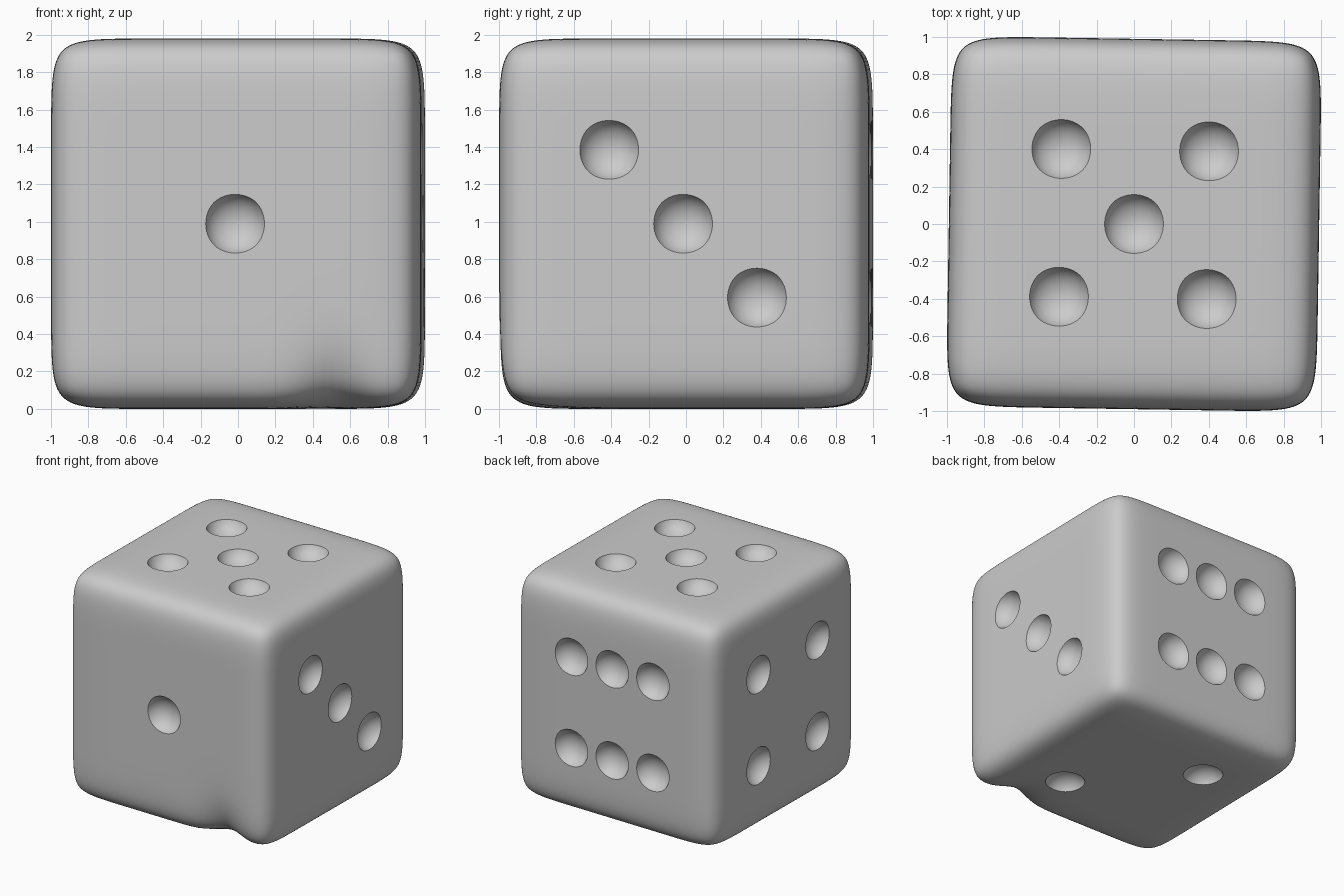
import bpy, bmesh, math
from mathutils import Vector, Matrix

if "Cube" in bpy.data.objects:
    bpy.data.objects.remove(bpy.data.objects["Cube"])

H = 0.99        # half size of the cube
LOOP = 0.62     # support loop position (fraction of half size)
S = 0.395       # pip spacing
PIP_R, PIP_D = 0.155, 0.10


def make_object(name, bm):
    me = bpy.data.meshes.new(name)
    bm.to_mesh(me)
    bm.free()
    ob = bpy.data.objects.new(name, me)
    bpy.context.collection.objects.link(ob)
    return ob


def apply_all(ob):
    bpy.context.view_layer.objects.active = ob
    for m in list(ob.modifiers):
        bpy.ops.object.modifier_apply(modifier=m.name)


def subdivide(ob, levels):
    m = ob.modifiers.new("subsurf", 'SUBSURF')
    m.levels = m.render_levels = levels
    apply_all(ob)


# Soft cube: 3 x 3 faces per side, loops pulled outward, then smoothed
bm = bmesh.new()
bmesh.ops.create_cube(bm, size=2)
bmesh.ops.subdivide_edges(bm, edges=bm.edges[:], cuts=2, use_grid_fill=True)
for v in bm.verts:
    v.co = Vector([H * math.copysign(1 if abs(c) > 0.9 else LOOP, c) for c in v.co])
die = make_object("dice_body", bm)
subdivide(die, 4)

# Shallow dent in the lower front edge
for v in die.data.vertices:
    x, y, z = v.co
    d2 = (y + H) ** 2 + (z + H) ** 2
    w = 0.085 * math.exp(-((x - 0.54) / 0.19) ** 2) * math.exp(-d2 / 0.3 ** 2)
    v.co += Vector((0, 0.7, 0.7)) * w

# Pips: (outward normal, u axis, v axis, positions in units of S)
X, Y, Z = Vector((1, 0, 0)), Vector((0, 1, 0)), Vector((0, 0, 1))
corners = [(-1, -1), (1, -1), (-1, 1), (1, 1)]
faces = [
    (-Y, X, Z, [(0, 0)]),
    (-Z, X, Y, [(1, -1), (-1, 1)]),
    (X, Y, Z, [(-1, 1), (0, 0), (1, -1)]),
    (-X, Y, Z, corners),
    (Z, X, Y, corners + [(0, 0)]),
    (Y, X, Z, corners + [(0, -1), (0, 1)]),
]
R = (PIP_R ** 2 + PIP_D ** 2) / (2 * PIP_D)
bm = bmesh.new()
for n, u, v, spots in faces:
    for a, b in spots:
        pos = n * (H + R - PIP_D) + u * a * S + v * b * S
        bmesh.ops.create_cube(bm, size=2 * R / 0.84, matrix=Matrix.Translation(pos))
cutter = make_object("pip_cutter", bm)
cutter.hide_render = True
subdivide(cutter, 4)

# Carve the pips
m = die.modifiers.new("pips", 'BOOLEAN')
m.operation = 'DIFFERENCE'
m.solver = 'EXACT'
m.object = cutter
apply_all(die)
bpy.data.objects.remove(cutter)

# Slight turn, stand on the ground, smooth shading
die.data.transform(Matrix.Translation((0, 0, H)) @ Matrix.Rotation(math.radians(-0.9), 4, 'Z'))
bpy.ops.object.select_all(action='DESELECT')
die.select_set(True)
bpy.context.view_layer.objects.active = die
bpy.ops.object.shade_smooth_by_angle(angle=math.radians(30))
